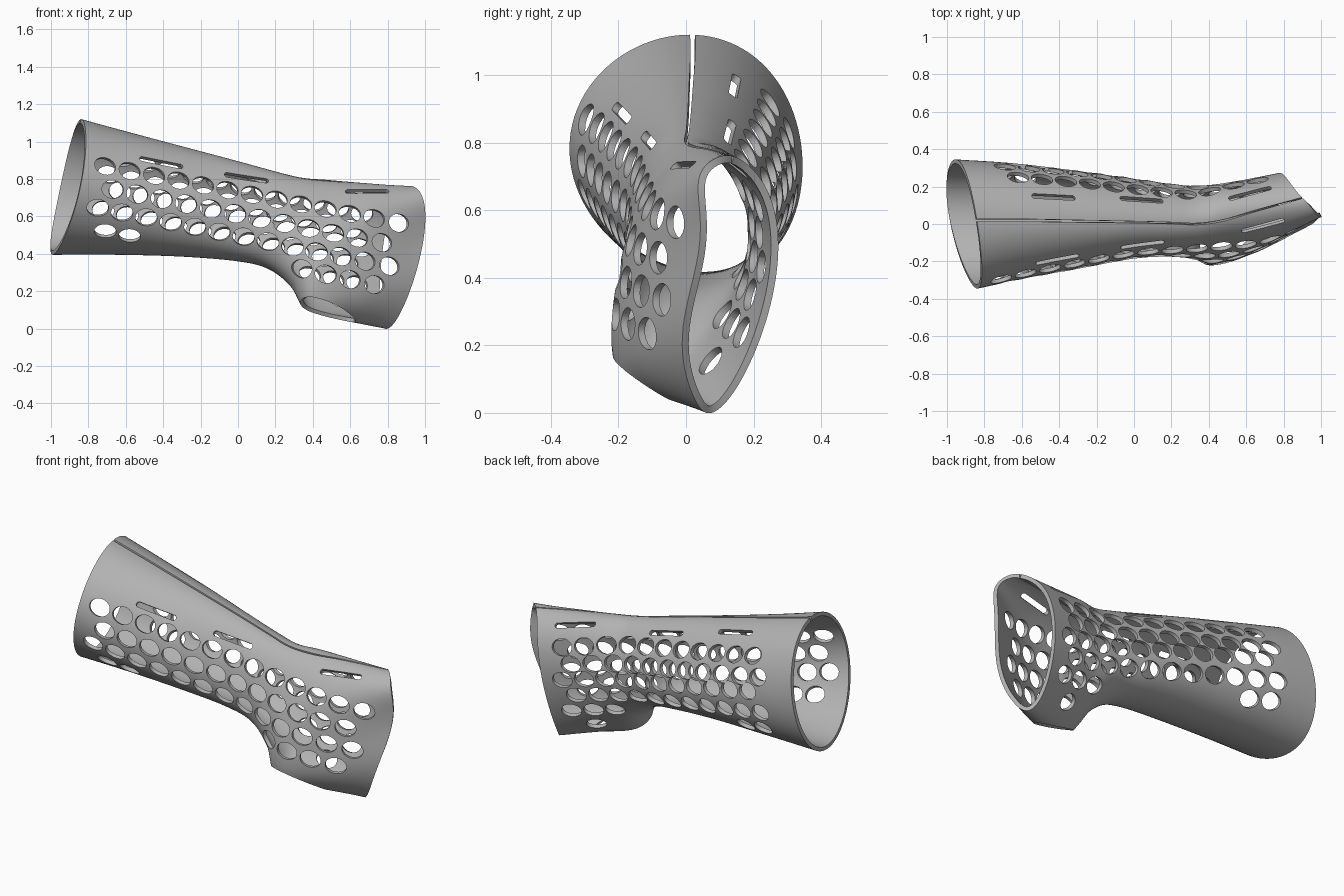
import bpy, bmesh
from math import sin, cos, pi
from mathutils import Vector, Matrix
from mathutils.bvhtree import BVHTree

if "Cube" in bpy.data.objects:
    bpy.data.objects.remove(bpy.data.objects["Cube"])

grey = bpy.data.materials.new("matte grey")
grey.use_nodes = True
grey.diffuse_color = (0.45, 0.45, 0.45, 1)
grey.node_tree.nodes["Principled BSDF"].inputs["Base Color"].default_value = (0.45, 0.45, 0.45, 1)

# Four guide lines that run from the forearm opening to the hand opening
TOP = [(-.84, .02, 1.12), (-.6, .02, 1.055), (-.3, .015, .975), (0, .01, .895), (.2, .005, .84),
       (.34, 0, .805), (.48, .02, .79), (.65, .07, .78), (.9, .14, .76)]
BACK = [(-.95, .345, .75), (-.65, .325, .7), (-.3, .285, .65), (0, .245, .59), (.2, .215, .55),
        (.33, .205, .5), (.45, .21, .47), (.6, .235, .44), (.77, .27, .43)]
BOTTOM = [(-.99, .05, .395), (-.65, .04, .395), (-.3, .03, .385), (0, .02, .36), (.16, 0, .32),
          (.28, -.03, .23), (.38, -.09, .08), (.58, -.03, .04), (.8, .06, 0)]
FRONT = [(-.84, -.345, .77), (-.6, -.295, .71), (-.3, -.24, .64), (0, -.185, .57), (.2, -.175, .52),
         (.33, -.19, .42), (.45, -.21, .34), (.68, -.13, .4), (.995, .04, .5)]


def along(guide, t):
    """Smooth point on a guide line, t counted in stations."""
    p = [Vector(v) for v in guide]
    p = [2 * p[0] - p[1]] + p + [2 * p[-1] - p[-2]]
    i = min(int(t), len(guide) - 2)
    f = t - i
    a, b, c, d = p[i:i + 4]
    return b + f / 2 * (c - a + f * (2 * a - 5 * b + 4 * c - d + f * (3 * (b - c) + d - a)))


# Open sheet wrapped round the guides, split along the top;
# the palm side swells above and below its middle towards the hand opening
STEPS, SIDES, GAP = 80, 96, 0.022
bm = bmesh.new()
rings = []
for i in range(STEPS + 1):
    t = i * (len(TOP) - 1) / STEPS
    T, B, M, F = (along(g, t) for g in (TOP, BACK, BOTTOM, FRONT))
    swell = .02 * max(0, t - 6)
    ring = []
    for j in range(SIDES + 1):
        a = GAP + (2 * pi - 2 * GAP) * j / SIDES
        p = ((T + B + M + F) / 4 + (T - M) / 2 * cos(a)
             + (B - F) / 2 * sin(a) + (T + M - B - F) / 4 * cos(2 * a))
        p.y -= swell * (1 - cos(4 * a)) / 2 * max(0, -sin(a))
        ring.append(bm.verts.new(p))
    rings.append(ring)
for r, s in zip(rings, rings[1:]):
    for j in range(SIDES):
        bm.faces.new((r[j], s[j], s[j + 1], r[j + 1]))
bm.normal_update()
tree = BVHTree.FromBMesh(bm)

# Slanted thumb opening underneath
bmesh.ops.bisect_plane(bm, geom=bm.verts[:] + bm.edges[:] + bm.faces[:], dist=1e-5,
                       plane_co=(.45, -.1, .1), plane_no=(.2, .5, 1), clear_inner=True)
bmesh.ops.remove_doubles(bm, verts=bm.verts[:], dist=.001)
mesh = bpy.data.meshes.new("brace_shell")
bm.to_mesh(mesh)
bm.free()
mesh.materials.append(grey)
shell = bpy.data.objects.new("brace_shell", mesh)
bpy.context.collection.objects.link(shell)
bpy.ops.object.select_all(action='DESELECT')
bpy.context.view_layer.objects.active = shell
shell.select_set(True)

# Wall thickness, grown inwards
wall = shell.modifiers.new("wall", 'SOLIDIFY')
wall.thickness = .022
wall.offset = -1
bpy.ops.object.modifier_apply(modifier="wall")


def add_prism(cut, origin, ray, direction, rx, ry, stretch=0.0, n=24):
    """Add a round or slot-shaped prism along the surface normal."""
    loc, normal, _, _ = tree.ray_cast(Vector(origin), Vector(ray))
    if loc is None:
        return
    side = normal.cross(Vector(direction)).normalized()
    m = Matrix((side.cross(normal), side, normal)).transposed()
    caps = []
    for h in (-.06, .05):
        cap = []
        for k in range(n):
            a = 2 * pi * (k + .5) / n
            shift = stretch if cos(a) > 0 else -stretch
            cap.append(cut.verts.new(loc + m @ Vector((rx * cos(a) + shift, ry * sin(a), h))))
        caps.append(cap)
    low, high = caps
    cut.faces.new(low[::-1])
    cut.faces.new(high)
    for k in range(n):
        q = (k + 1) % n
        cut.faces.new((low[k], low[q], high[q], high[k]))


def punch(prisms):
    """Cut one set of prisms, none of which touch, out of the shell."""
    cut = bmesh.new()
    for prism in prisms:
        add_prism(cut, *prism)
    cut_mesh = bpy.data.meshes.new("vent_cutters")
    cut.to_mesh(cut_mesh)
    cut.free()
    cutters = bpy.data.objects.new("vent_cutters", cut_mesh)
    bpy.context.collection.objects.link(cutters)
    cutters.hide_render = True
    vents = shell.modifiers.new("vents", 'BOOLEAN')
    vents.operation = 'DIFFERENCE'
    vents.solver = 'EXACT'
    vents.object = cutters
    bpy.ops.object.modifier_apply(modifier="vents")
    bpy.data.objects.remove(cutters)


# Rows of vent holes: side, first x and z, last x and z, count
ROWS = [(-1, -.71, .87, .86, .565, 13), (-1, -.67, .745, .77, .46, 12),
        (-1, -.75, .645, .81, .335, 13), (-1, -.71, .52, -.58, .495, 2),
        (-1, .34, .32, .73, .235, 4),
        (1, -.62, .92, .66, .62, 11), (1, -.69, .83, .6, .535, 11),
        (1, -.63, .735, .65, .43, 11), (1, -.72, .63, .58, .345, 11),
        (1, -.71, .52, -.58, .495, 2), (1, .38, .28, .63, .23, 3),
        (1, .53, .14, .53, .14, 1)]
groups = [[], [], [], []]
for r, (side, x0, z0, x1, z1, count) in enumerate(ROWS):
    for k in range(count):
        f = k / max(count - 1, 1)
        groups[r % 2 * 2 + k % 2].append(
            ((x0 + (x1 - x0) * f, side * 2, z0 + (z1 - z0) * f), (0, -side, 0),
             (1, 0, -.2), .059, .048))
for group in groups:
    punch(group)

# Strap slots beside the split: x, y and sideways slope
SLOTS = [(-.41, -.19, .19), (.045, -.11, .2), (.69, -.01, .45),
         (-.43, .145, -.02), (.04, .13, -.01), (.62, .165, .27)]
punch([((x, y, 3), (0, 0, -1), (1, slope, -.2), .015, .015, .105) for x, y, slope in SLOTS])

bpy.ops.object.shade_smooth_by_angle(angle=.6)
